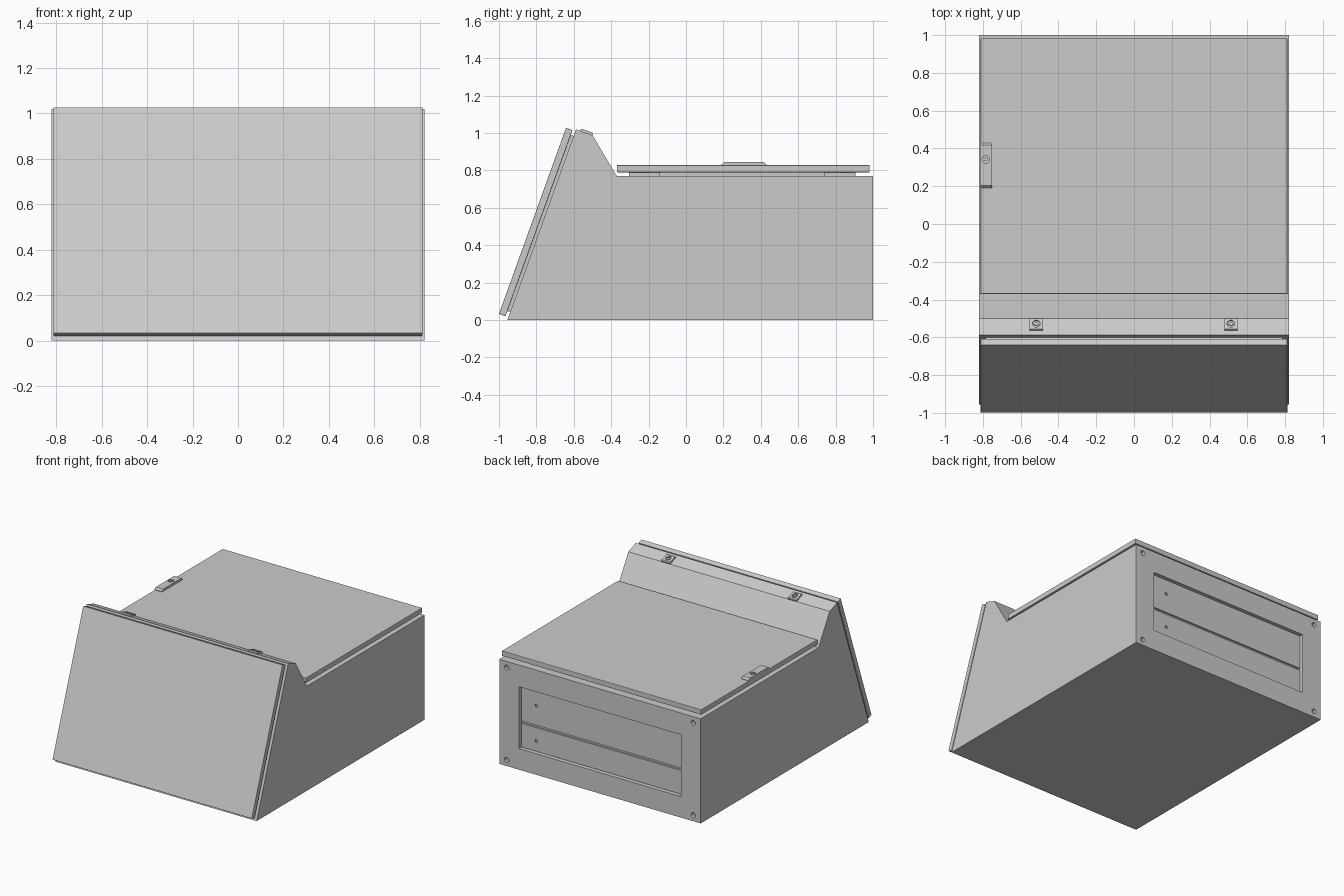
import bpy, bmesh
from math import atan2, pi
from mathutils import Matrix, Vector

if "Cube" in bpy.data.objects:
    bpy.data.objects.remove(bpy.data.objects["Cube"])

TILT = atan2(0.36, 1.0)          # lean of the front panel
W = 0.82                         # half width of the cabinet


def prism(name, profile, x0, x1, bevel=0.0, matrix=None):
    """Extrude a (y, z) profile along x."""
    bm = bmesh.new()
    face = bm.faces.new([bm.verts.new((x0, y, z)) for y, z in profile])
    ext = bmesh.ops.extrude_face_region(bm, geom=[face])
    moved = [g for g in ext["geom"] if isinstance(g, bmesh.types.BMVert)]
    bmesh.ops.translate(bm, verts=moved, vec=(x1 - x0, 0, 0))
    bmesh.ops.recalc_face_normals(bm, faces=bm.faces)
    if bevel:
        bmesh.ops.bevel(bm, geom=bm.edges[:], offset=bevel, segments=2,
                        profile=0.5, affect='EDGES')
    return finish(name, bm, matrix)


def box(name, x, y, z, bevel=0.0, matrix=None):
    profile = [(y[0], z[0]), (y[1], z[0]), (y[1], z[1]), (y[0], z[1])]
    return prism(name, profile, x[0], x[1], bevel, matrix)


def cylinder(name, radius, depth, matrix, sides=24):
    bm = bmesh.new()
    bmesh.ops.create_cone(bm, cap_ends=True, segments=sides, radius1=radius,
                          radius2=radius, depth=depth)
    return finish(name, bm, matrix)


def finish(name, bm, matrix):
    mesh = bpy.data.meshes.new(name)
    bm.to_mesh(mesh)
    bm.free()
    ob = bpy.data.objects.new(name, mesh)
    bpy.context.collection.objects.link(ob)
    if matrix:
        ob.matrix_world = matrix
    return ob


def cut(ob, cutters):
    """Subtract the cutters and bake the result."""
    for c in cutters:
        m = ob.modifiers.new("cut", 'BOOLEAN')
        m.operation = 'DIFFERENCE'
        m.solver = 'EXACT'
        m.object = c
    bpy.context.view_layer.update()
    dg = bpy.context.evaluated_depsgraph_get()
    mesh = bpy.data.meshes.new_from_object(ob.evaluated_get(dg))
    ob.modifiers.clear()
    ob.data = mesh
    for c in cutters:
        bpy.data.objects.remove(c, do_unlink=True)


def back_hole(x, z, y, radius, depth):
    m = Matrix.Translation((x, y, z)) @ Matrix.Rotation(pi / 2, 4, 'X')
    return cylinder("hole_cutter", radius, depth, m)


def lock(name, plate, matrix, top):
    """Round recess with a core and a wing bar, on a plate's local z axis."""
    def at(z):
        return matrix @ Matrix.Translation((0, 0, z))
    cut(plate, [cylinder("lock_cutter", 0.02, 0.02, at(top))])
    cylinder(name + "_core", 0.01, 0.012, at(top - 0.007))
    box(name + "_bar", (-0.017, 0.017), (-0.003, 0.003),
        (top - 0.011, top - 0.003), matrix=matrix)


# Cabinet body with recessed back window and corner holes
body = prism("cabinet_body", [(-0.955, 0), (1, 0), (1, 0.77), (-0.37, 0.77),
                              (-0.5, 0.988), (-0.588, 1.02)], -W, W)
cutters = [box("window_cutter", (-0.66, 0.66), (0.965, 1.1), (0.155, 0.61))]
cutters += [back_hole(x, z, 1.0, 0.018, 0.05)
            for x in (-0.76, 0.76) for z in (0.045, 0.725)]
cut(body, cutters)

# Two cable entry plates inside the back window
for name, z0, z1, hole in (("lower_back_plate", 0.16, 0.335, 0.235),
                           ("upper_back_plate", 0.352, 0.605, 0.495)):
    plate = box(name, (-0.655, 0.655), (0.96, 0.978), (z0, z1))
    cut(plate, [back_hole(0.534, hole, 0.978, 0.011, 0.02)])

# Sloping front panel with its gasket
up = Vector((0.339, 0.941))
inward = Vector((0.941, -0.339))
base = Vector((-1.0, 0.033))


def slope(along, deep):
    return tuple(base + up * along + inward * deep)


prism("front_panel", [slope(0, 0), slope(1.057, 0), slope(1.057, 0.037),
                      slope(0, 0.037)], -0.812, 0.812, 0.003)
prism("front_gasket", [slope(0.03, 0.034), slope(1.03, 0.034),
                       slope(1.03, 0.058), slope(0.03, 0.058)], -0.785, 0.785)

# Top door, gasket and hinges in the gap below it
box("top_door", (-0.812, 0.812), (-0.37, 0.982), (0.79, 0.828), 0.003)
box("top_gasket", (-0.755, 0.755), (-0.29, 0.89), (0.765, 0.795))
for i, y in enumerate((-0.305, 0.74)):
    box(f"top_hinge_{i + 1}", (0.75, 0.785), (y, y + 0.165), (0.765, 0.795))

# Handle on the top door
handle = prism("door_handle", [(0.19, 0.824), (0.19, 0.832), (0.203, 0.844),
                               (0.417, 0.844), (0.43, 0.832), (0.43, 0.824)],
               -0.812, -0.752)
lock("door_lock", handle, Matrix.Translation((-0.784, 0.342, 0.824)), 0.02)

# Two latches on the sloping crest
for side, x in (("left", -0.517), ("right", 0.513)):
    m = Matrix.Translation((x, -0.532, 1.0)) @ Matrix.Rotation(-TILT, 4, 'X')
    pad = prism(f"{side}_latch_pad", [(-0.035, -0.006), (0.035, -0.006),
                                      (0.035, 0.008), (0.029, 0.013),
                                      (-0.029, 0.013), (-0.035, 0.008)],
                -0.035, 0.035, matrix=m)
    lock(f"{side}_latch", pad, m, 0.013)
